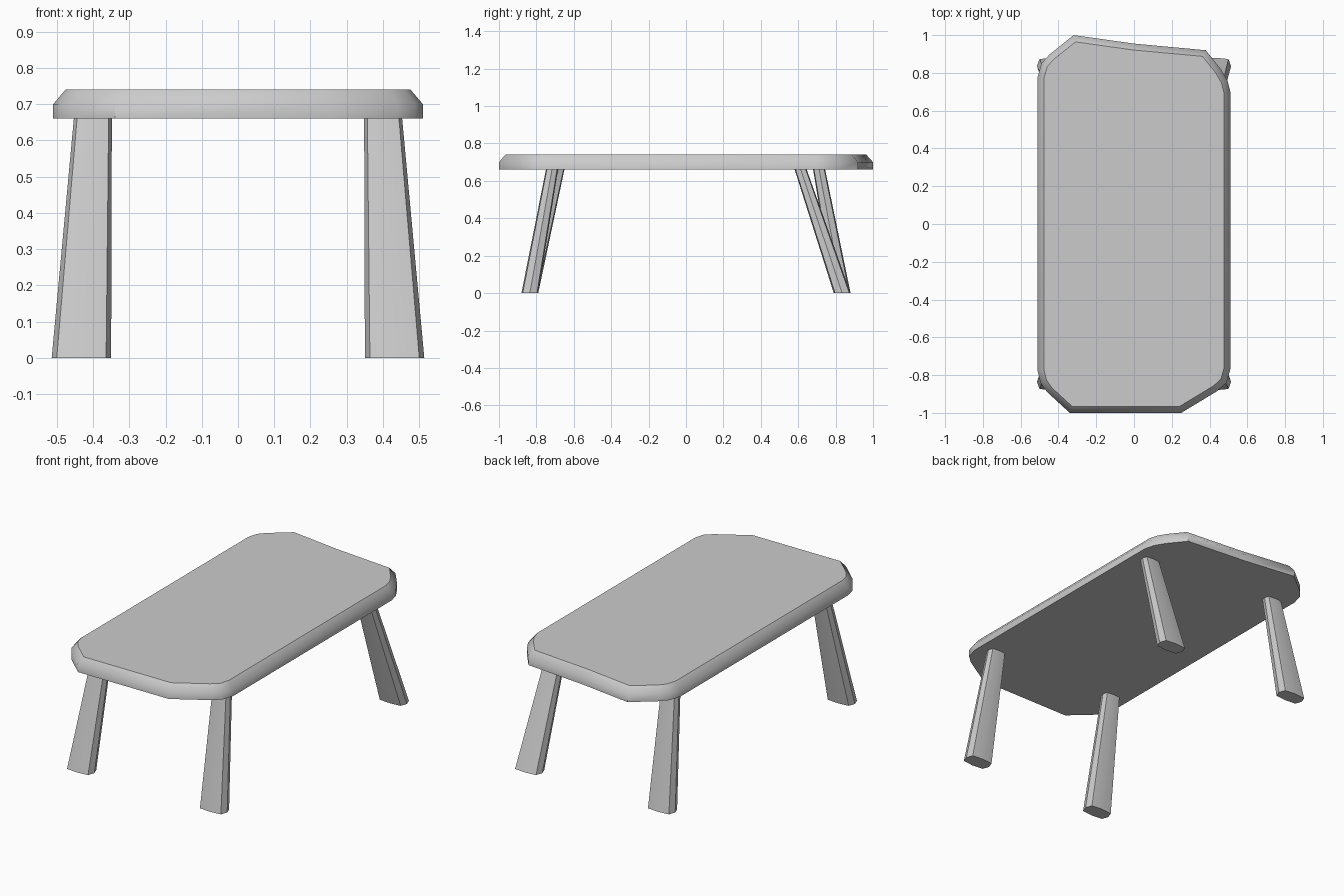
import bpy, bmesh, math
from mathutils import Vector

if "Cube" in bpy.data.objects:
    bpy.data.objects.remove(bpy.data.objects["Cube"], do_unlink=True)

grey = bpy.data.materials.new("plain grey")
grey.use_nodes = True
colour = (0.6, 0.6, 0.6, 1)
grey.diffuse_color = colour
grey.node_tree.nodes["Principled BSDF"].inputs["Base Color"].default_value = colour


def loft(name, rings, angle):
    """Skin a closed solid through a stack of matching rings."""
    bm = bmesh.new()
    loops = [[bm.verts.new(p) for p in ring] for ring in rings]
    n = len(loops[0])
    for low, high in zip(loops, loops[1:]):
        for i in range(n):
            j = (i + 1) % n
            bm.faces.new((low[i], low[j], high[j], high[i]))
    bm.faces.new(loops[0][::-1])
    bm.faces.new(loops[-1])
    bmesh.ops.recalc_face_normals(bm, faces=bm.faces)
    mesh = bpy.data.meshes.new(name)
    bm.to_mesh(mesh)
    bm.free()
    mesh.materials.append(grey)
    obj = bpy.data.objects.new(name, mesh)
    bpy.context.collection.objects.link(obj)
    bpy.ops.object.select_all(action='DESELECT')
    obj.select_set(True)
    bpy.context.view_layer.objects.active = obj
    bpy.ops.object.shade_smooth_by_angle(angle=math.radians(angle))
    return obj


def inset(outline, d):
    """Mitred inward offset of a counter-clockwise outline."""
    pts = [Vector(p) for p in outline]
    result = []
    for i, p in enumerate(pts):
        a = (p - pts[i - 1]).normalized()
        b = (pts[(i + 1) % len(pts)] - p).normalized()
        na, nb = Vector((-a.y, a.x)), Vector((-b.y, b.x))
        result.append(p + (na + nb) * d / (1 + na.dot(nb)))
    return result


def at(outline, z):
    return [(p[0], p[1], z) for p in outline]


# Table top: irregular clipped slab with a chamfered upper edge
outline = [(-0.34, -1), (0.25, -1), (0.44, -0.885), (0.49, -0.84), (0.51, -0.77),
           (0.51, 0.70), (0.495, 0.76), (0.46, 0.82), (0.38, 0.92), (0, 0.955),
           (-0.32, 1), (-0.45, 0.895), (-0.49, 0.85), (-0.51, 0.78),
           (-0.51, -0.78), (-0.495, -0.84), (-0.46, -0.89)]
loft("table_top", [at(outline, 0.66), at(outline, 0.70),
                   at(inset(outline, 0.034), 0.74)], 42)

# Legs: flattened, tapered and splayed
section = [(1, 0), (0.83, 0.85), (0, 1), (-0.83, 0.85),
           (-1, 0), (-0.83, -0.85), (0, -1), (0.83, -0.85)]


def leg(name, side, end, top_y):
    def ring(cx, cy, rx, ry, z):
        return [(cx + rx * u, cy + ry * v, z) for u, v in section]
    loft(name, [ring(side * 0.432, end * 0.835, 0.082, 0.045, 0),
                ring(side * 0.40, end * top_y, 0.052, 0.032, 0.67)], 30)


leg("front_left_leg", 1, -1, 0.715)
leg("front_right_leg", -1, -1, 0.68)
leg("back_left_leg", 1, 1, 0.61)
leg("back_right_leg", -1, 1, 0.71)
